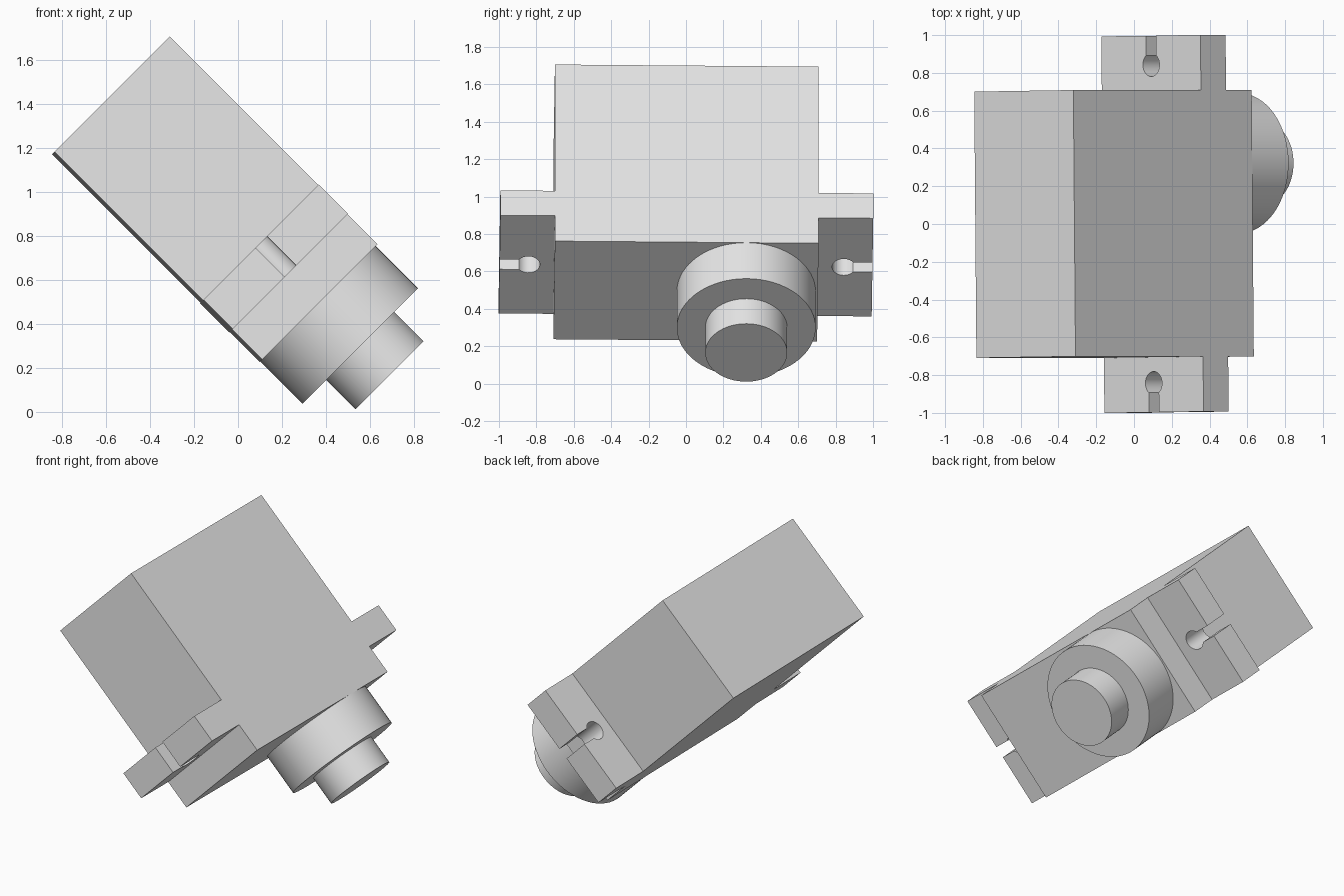
import bpy, bmesh, math
from mathutils import Matrix, Vector

cube = bpy.data.objects.get("Cube")
if cube:
    bpy.data.objects.remove(cube, do_unlink=True)

# Single plain grey material
grey = bpy.data.materials.new("plain grey")
grey.use_nodes = True
grey.diffuse_color = (0.8, 0.8, 0.8, 1)
grey.node_tree.nodes["Principled BSDF"].inputs["Base Color"].default_value = (0.8, 0.8, 0.8, 1)

# Tilted frame: local z runs along the output shaft, local x across the case
skew = 0.0114
across = Vector((1, 0, 1)).normalized()
side_dir = Vector((0, 1, 0))
x_axis = (-across - skew * side_dir).normalized()
y_axis = (side_dir - skew * across).normalized()
z_axis = x_axis.cross(y_axis)
frame = Matrix((x_axis, y_axis, z_axis)).transposed().to_4x4()
frame.translation = across * 0.608

HALF_W, HALF_L, TAB_END = 0.371, 0.705, 0.997


def prism(name, outline, z0, z1, smooth=False):
    """Extrude an (x, y) outline from z0 to z1 in the tilted frame."""
    bm = bmesh.new()
    base = bm.faces.new([bm.verts.new((x, y, z0)) for x, y in outline])
    top = bmesh.ops.extrude_face_region(bm, geom=[base])["geom"]
    verts = [g for g in top if isinstance(g, bmesh.types.BMVert)]
    bmesh.ops.translate(bm, verts=verts, vec=(0, 0, z1 - z0))
    bmesh.ops.recalc_face_normals(bm, faces=bm.faces[:])
    mesh = bpy.data.meshes.new(name)
    bm.to_mesh(mesh)
    bm.free()
    mesh.materials.append(grey)
    obj = bpy.data.objects.new(name, mesh)
    bpy.context.collection.objects.link(obj)
    obj.matrix_world = frame
    if smooth:
        bpy.ops.object.select_all(action="DESELECT")
        obj.select_set(True)
        bpy.context.view_layer.objects.active = obj
        bpy.ops.object.shade_smooth_by_angle(angle=math.radians(35))
    return obj


def arc(cx, cy, r, start, end, count):
    steps = [start + (end - start) * i / count for i in range(count + 1)]
    return [(cx + r * math.cos(a), cy + r * math.sin(a)) for a in steps]


def circle(cy, r, count=64):
    return arc(0, cy, r, 0, math.tau, count)[:-1]


# Motor case
prism("case", [(-HALF_W, -HALF_L), (HALF_W, -HALF_L),
               (HALF_W, HALF_L), (-HALF_W, HALF_L)], -1.425, -0.09)

# Mounting tabs with keyhole slots open at the outer end
slot, hole_r, hole_y = 0.037, 0.062, 0.843
gap = math.asin(slot / hole_r)
keyhole = arc(0, hole_y, hole_r, math.pi / 2 - gap, gap - math.tau * 0.75, 28)
tab = [(-HALF_W, TAB_END), (-HALF_W, HALF_L), (HALF_W, HALF_L),
       (HALF_W, TAB_END), (slot, TAB_END)] + keyhole + [(-slot, TAB_END)]
for name, sign in (("back_mounting_tab", 1), ("front_mounting_tab", -1)):
    prism(name, [(x, sign * y) for x, y in tab], -0.47, -0.282, True)

# Gear boss and output shaft, offset toward the back
prism("gear_boss", circle(0.322, 0.371), -0.09, 0.182, True)
prism("output_shaft", circle(0.322, 0.219), 0.182, 0.371, True)
